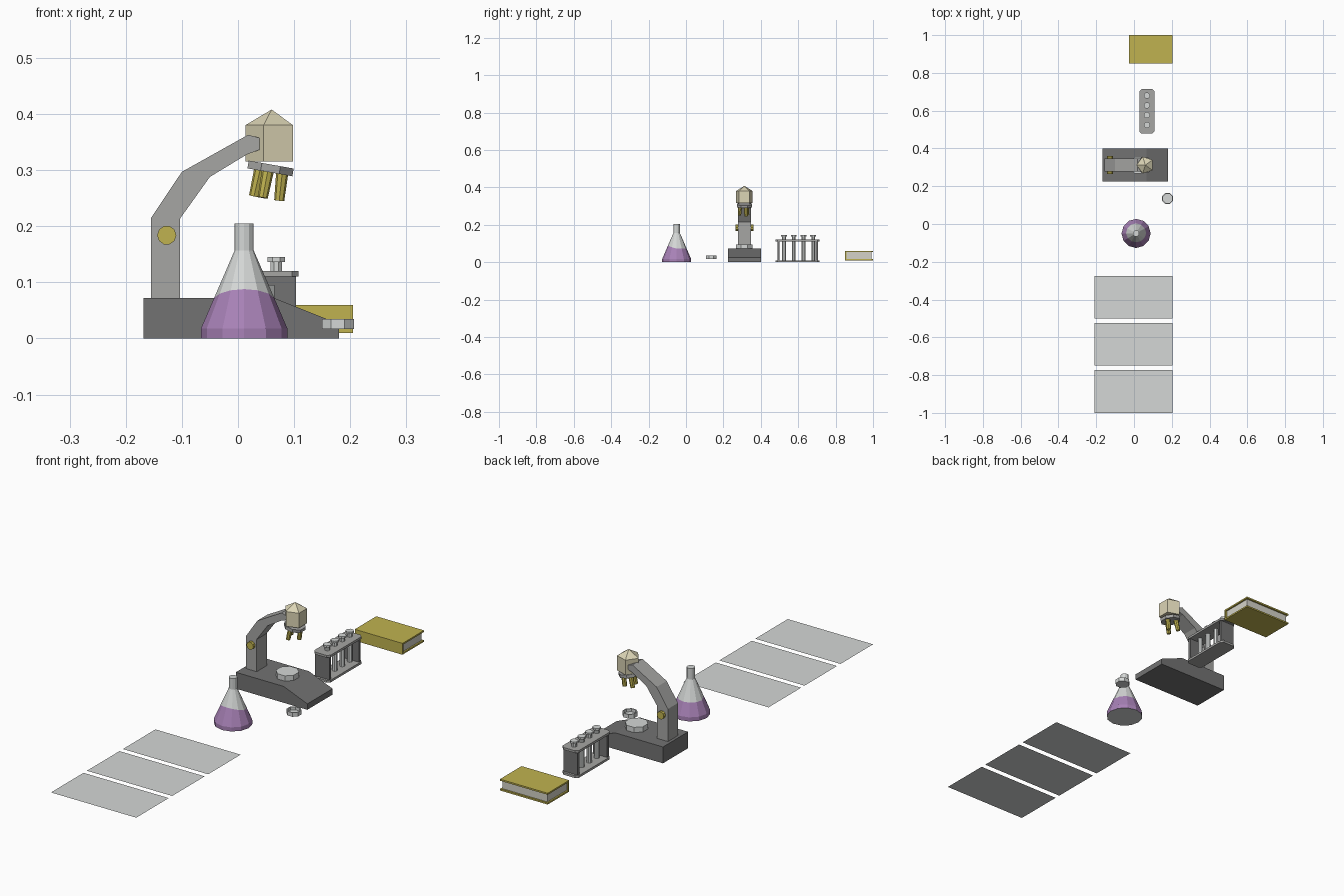
import bpy, bmesh, math
from mathutils import Vector, Matrix

if "Cube" in bpy.data.objects:
    bpy.data.objects.remove(bpy.data.objects["Cube"])


def material(name, rgb):
    m = bpy.data.materials.new(name)
    m.diffuse_color = (*rgb, 1)
    m.use_nodes = True
    m.node_tree.nodes["Principled BSDF"].inputs["Base Color"].default_value = m.diffuse_color
    return m


PAPER = material("paper_and_glass", (0.66, 0.68, 0.67))
GOLD = material("gold", (0.53, 0.45, 0.08))
CREAM = material("cream", (0.71, 0.66, 0.46))
GREY = material("mid_grey", (0.38, 0.38, 0.37))
DARK = material("dark_grey", (0.17, 0.17, 0.17))
PURPLE = material("purple_liquid", (0.39, 0.22, 0.47))
PAGES = material("pages", (0.66, 0.65, 0.58))


def finish(bm, name, *mats):
    me = bpy.data.meshes.new(name)
    bm.normal_update()
    bm.to_mesh(me)
    bm.free()
    for m in mats:
        me.materials.append(m)
    ob = bpy.data.objects.new(name, me)
    bpy.context.collection.objects.link(ob)
    return ob


def box(name, x, y, z, mat):
    bm = bmesh.new()
    bmesh.ops.create_cube(bm, size=1)
    for v in bm.verts:
        v.co = [(a + b) / 2 + c * (b - a) for (a, b), c in zip((x, y, z), v.co)]
    return finish(bm, name, mat)


def extrude_profile(name, pts, y0, y1, mat):
    """Extrude an (x, z) outline along y."""
    bm = bmesh.new()
    f = bm.faces.new([bm.verts.new((x, y0, z)) for x, z in pts])
    new = bmesh.ops.extrude_face_region(bm, geom=[f], use_keep_orig=True)["geom"]
    bmesh.ops.translate(bm, vec=(0, y1 - y0, 0),
                        verts=[v for v in new if isinstance(v, bmesh.types.BMVert)])
    bmesh.ops.recalc_face_normals(bm, faces=bm.faces)
    return finish(bm, name, mat)


def lathe(name, rings, sides, mat, center=(0, 0, 0), start=0.0, rot=None):
    """Faceted solid of revolution from (radius, z) rings."""
    bm = bmesh.new()
    loops = []
    for r, z in rings:
        loops.append([bm.verts.new((r * math.cos(start + math.tau * i / sides),
                                    r * math.sin(start + math.tau * i / sides), z))
                      for i in range(sides)])
    for a, b in zip(loops, loops[1:]):
        for i in range(sides):
            j = (i + 1) % sides
            bm.faces.new((a[i], a[j], b[j], b[i]))
    bm.faces.new(loops[0][::-1])
    bm.faces.new(loops[-1])
    bmesh.ops.remove_doubles(bm, verts=bm.verts, dist=1e-5)
    bmesh.ops.recalc_face_normals(bm, faces=bm.faces)
    bm.transform(Matrix.Translation(center) @ (rot.to_4x4() if rot else Matrix()))
    return finish(bm, name, mat)


# paper sheets
for i in range(3):
    y = -1.0 + i * 0.25
    bm = bmesh.new()
    bm.faces.new([bm.verts.new(p) for p in ((-0.21, y, 0), (0.205, y, 0),
                                            (0.205, y + 0.226, 0), (-0.21, y + 0.226, 0))])
    finish(bm, f"paper_sheet_{i + 1}", PAPER)

# conical flask, liquid line is a wavy ring on the cone
flask = lathe("flask", [(0.077, 0), (0.077, 0.018), (0.053, 0.073),
                        (0.017, 0.157), (0.017, 0.205)], 12, PAPER, (0.011, -0.05, 0))
flask.data.materials.append(PURPLE)
for v in flask.data.vertices:
    if 0.07 < v.co.z < 0.08:
        dx, dy = v.co.x - 0.011, v.co.y + 0.05
        a = math.atan2(dy, dx)
        z = 0.072 + 0.016 * max(0, -math.sin(a))
        r = 0.077 - (z - 0.018) * 0.06 / 0.139
        v.co = (0.011 + r * math.cos(a), -0.05 + r * math.sin(a), z)
for p in flask.data.polygons:
    if p.center.z < 0.065 and p.normal.z > -0.5:
        p.material_index = 1

# open dish
lathe("dish", [(0.031, 0.017), (0.031, 0.035), (0.026, 0.035), (0.026, 0.022)],
      8, PAPER, (0.178, 0.135, 0), math.pi / 8)

# microscope
Y = 0.312
extrude_profile("microscope_base", [(-0.168, 0), (0.18, 0), (0.18, 0.026),
                                    (0.065, 0.072), (-0.168, 0.072)], 0.225, 0.4, DARK)
extrude_profile("microscope_arm",
                [(-0.155, 0.07), (-0.103, 0.07), (-0.103, 0.214), (-0.05, 0.288),
                 (0.016, 0.328), (0.04, 0.337), (0.04, 0.357), (0.018, 0.363),
                 (-0.1, 0.297), (-0.155, 0.215)], Y - 0.035, Y + 0.035, GREY)
lathe("microscope_stage", [(0.047, 0.07), (0.047, 0.095)], 8, PAPER, (0.022, Y, 0), math.pi / 8)
lathe("focus_knob", [(0.017, -0.048), (0.017, 0.048)], 10, GOLD, (-0.127, Y, 0.184),
      0, Matrix.Rotation(math.pi / 2, 3, 'X'))
lathe("microscope_head", [(0.047, 0.315), (0.047, 0.38), (0, 0.408)], 5, CREAM,
      (0.06, Y, 0), math.pi)

# tilted nosepiece with three objectives
tilt = Matrix.Rotation(math.radians(10), 3, 'Y')
nose = Vector((0.058, Y, 0.303))
lathe("nosepiece", [(0.044, -0.007), (0.044, 0.007)], 8, GREY, nose, math.pi / 8, tilt)
for i in range(3):
    a = math.radians(20 + 120 * i)
    d = Vector((math.cos(a), math.sin(a), 0))
    splay = Matrix.Rotation(math.radians(4), 3, Vector((d.y, -d.x, 0)))
    lathe(f"objective_{i + 1}", [(0.009, -0.054), (0.011, 0)], 8, GOLD,
          nose + tilt @ (d * 0.023), 0, tilt @ splay)


# test tube rack
def rack_plate(name, z0, z1):
    x0, x1, y0, y1, c = 0.028, 0.108, 0.478, 0.715, 0.012
    bm = bmesh.new()
    pts = [(x0 + c, y0), (x1 - c, y0), (x1, y0 + c), (x1, y1 - c),
           (x1 - c, y1), (x0 + c, y1), (x0, y1 - c), (x0, y0 + c)]
    lo = [bm.verts.new((*p, z0)) for p in pts]
    hi = [bm.verts.new((*p, z1)) for p in pts]
    bm.faces.new(lo[::-1])
    bm.faces.new(hi)
    for i in range(8):
        j = (i + 1) % 8
        bm.faces.new((lo[i], lo[j], hi[j], hi[i]))
    finish(bm, name, GREY)


rack_plate("rack_bottom", 0, 0.01)
rack_plate("rack_top", 0.11, 0.12)
for n, y in (("front", 0.494), ("back", 0.699)):
    box(f"rack_{n}_wall", (0.034, 0.103), (y - 0.006, y + 0.006), (0.01, 0.11), DARK)
for i in range(4):
    lathe(f"test_tube_{i + 1}", [(0.011, 0.008), (0.011, 0.136), (0.017, 0.136), (0.017, 0.145)],
          8, PAPER, (0.068, 0.524 + i * 0.052, 0), math.pi / 8)

# book with its spine to the front
bx = (-0.027, 0.205)
box("book_bottom_cover", bx, (0.85, 1.0), (0.01, 0.017), GOLD)
box("book_top_cover", bx, (0.85, 1.0), (0.053, 0.06), GOLD)
box("book_spine", bx, (0.85, 0.857), (0.017, 0.053), GOLD)
box("book_pages", (-0.02, 0.198), (0.857, 0.992), (0.017, 0.053), PAGES)
